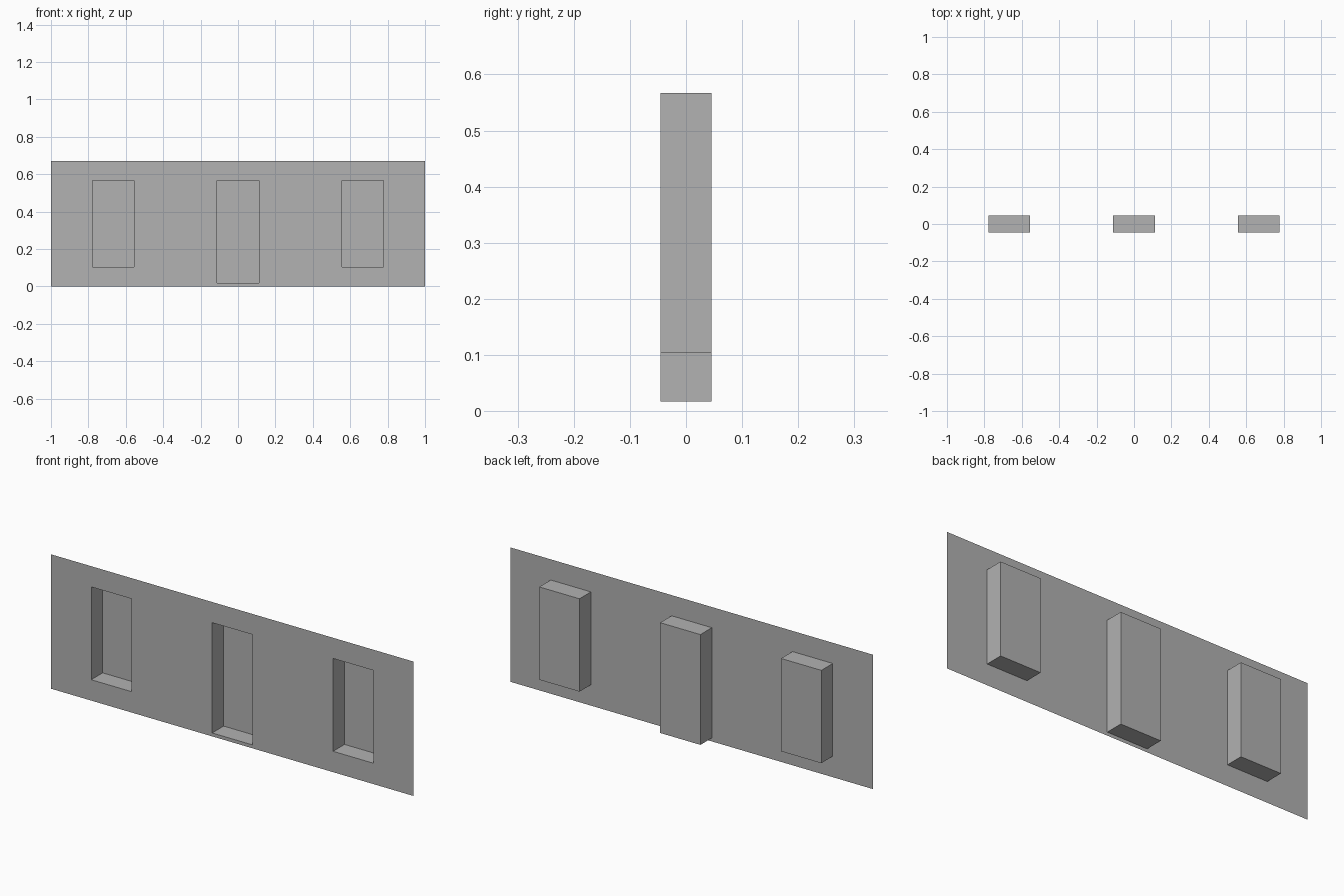
import bpy
import bmesh

default = bpy.data.objects.get("Cube")
if default:
    bpy.data.objects.remove(default, do_unlink=True)

# Dimensions
HEIGHT = 0.67
FRONT, DEPTH = -0.045, 0.09
HALF = 0.111
TOP = 0.567
niches = [(-0.667, 0.104), (0.0, 0.017), (0.667, 0.104)]  # centre x, sill z

# Plain grey plaster
grey = bpy.data.materials.new("plain_grey")
grey.use_nodes = True
colour = (0.445, 0.445, 0.445, 1.0)
grey.diffuse_color = colour
grey.node_tree.nodes["Principled BSDF"].inputs["Base Color"].default_value = colour

# Flat wall sheet, divided along the niche edges
xs = sorted([-1.0, 1.0] + [c + s * HALF for c, _ in niches for s in (-1, 1)])
zs = sorted({0.0, TOP, HEIGHT} | {sill for _, sill in niches})
bm = bmesh.new()
grid = [[bm.verts.new((x, FRONT, z)) for x in xs] for z in zs]
for low, high in zip(grid, grid[1:]):
    for i in range(len(xs) - 1):
        bm.faces.new((low[i], low[i + 1], high[i + 1], high[i]))

# Niches pushed back through the sheet, open at the front
for centre, sill in niches:
    region = []
    for face in bm.faces:
        mid = face.calc_center_median()
        if abs(mid.x - centre) < HALF and sill < mid.z < TOP and mid.y < FRONT + 0.001:
            region.append(face)
    made = bmesh.ops.extrude_face_region(bm, geom=region)["geom"]
    moved = [v for v in made if isinstance(v, bmesh.types.BMVert)]
    bmesh.ops.translate(bm, verts=moved, vec=(0, DEPTH, 0))
    leftover = [f for f in region if f.is_valid]
    if leftover:
        bmesh.ops.delete(bm, geom=leftover, context="FACES")

mesh = bpy.data.meshes.new("niche_wall")
bm.to_mesh(mesh)
bm.free()
mesh.materials.append(grey)
wall = bpy.data.objects.new("niche_wall", mesh)
bpy.context.collection.objects.link(wall)
